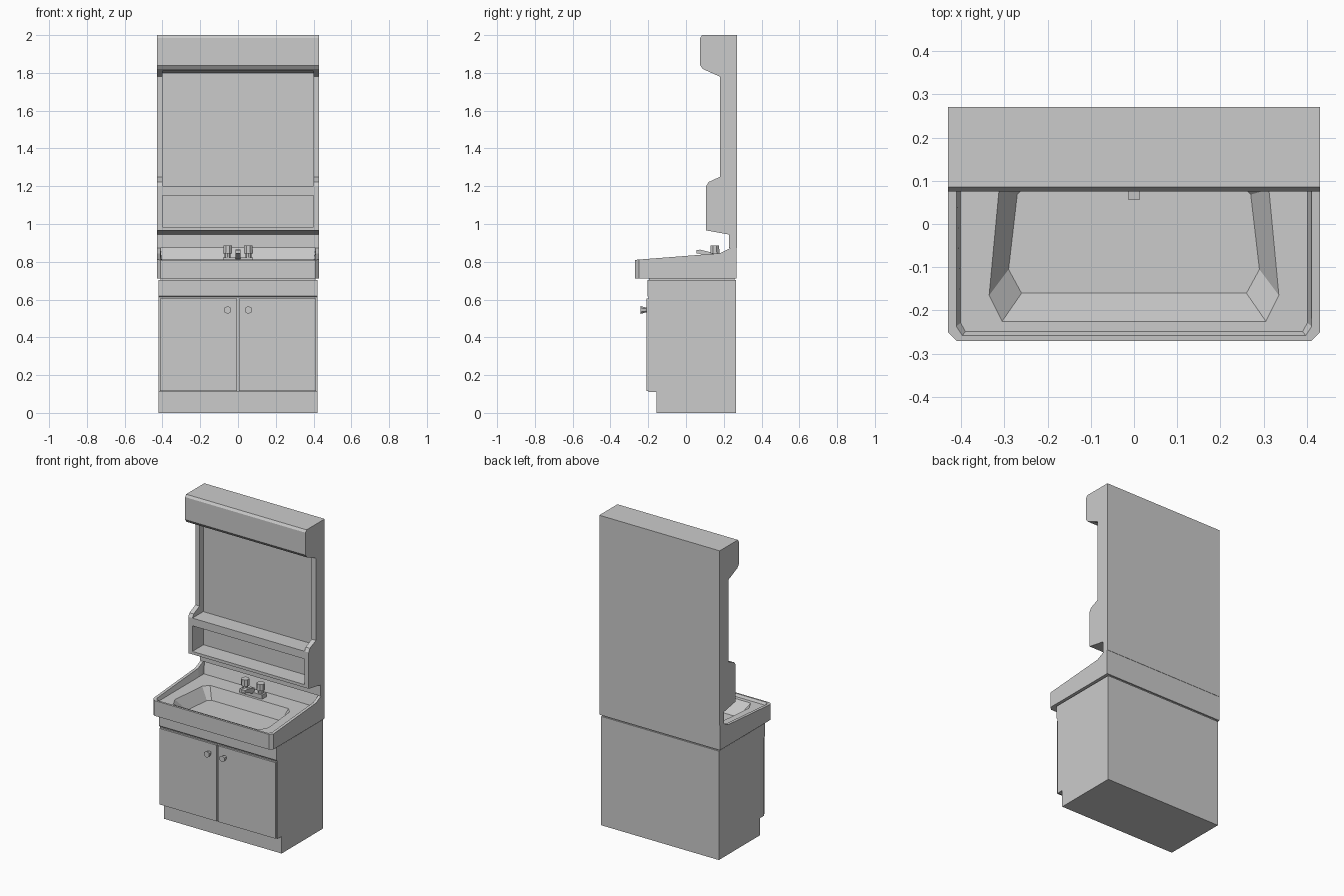
import bpy, bmesh, math
from mathutils import Matrix

if "Cube" in bpy.data.objects:
    bpy.data.objects.remove(bpy.data.objects["Cube"])


def finish(name, bm):
    bmesh.ops.recalc_face_normals(bm, faces=bm.faces)
    me = bpy.data.meshes.new(name)
    bm.to_mesh(me)
    bm.free()
    ob = bpy.data.objects.new(name, me)
    bpy.context.collection.objects.link(ob)
    return ob


def ring(bm, pts):
    return [bm.verts.new(p) for p in pts]


def skin(bm, a, b):
    n = len(a)
    for i in range(n):
        j = (i + 1) % n
        bm.faces.new((a[i], a[j], b[j], b[i]))


def prism(name, profile, x0, x1):
    """Extrude a (y, z) profile along x."""
    bm = bmesh.new()
    a = ring(bm, [(x0, y, z) for y, z in profile])
    b = ring(bm, [(x1, y, z) for y, z in profile])
    skin(bm, a, b)
    bm.faces.new(a)
    bm.faces.new(b)
    return finish(name, bm)


def box(name, x0, x1, y0, y1, z0, z1):
    return prism(name, [(y0, z0), (y1, z0), (y1, z1), (y0, z1)], x0, x1)


def cone(name, loc, r1, r2, depth, sides, along_y=False, turn=0.0):
    bm = bmesh.new()
    m = Matrix.Translation(loc)
    if along_y:
        m = m @ Matrix.Rotation(math.pi / 2, 4, 'X')
    m = m @ Matrix.Rotation(turn, 4, 'Z')
    bmesh.ops.create_cone(bm, cap_ends=True, segments=sides, radius1=r1,
                          radius2=r2, depth=depth, matrix=m)
    return finish(name, bm)


def cut(ob, cutter):
    mod = ob.modifiers.new("cut", 'BOOLEAN')
    mod.operation = 'DIFFERENCE'
    mod.solver = 'EXACT'
    mod.object = cutter
    bpy.context.view_layer.objects.active = ob
    bpy.ops.object.modifier_apply(modifier=mod.name)
    bpy.data.objects.remove(cutter)


# Lower cabinet with toe kick and top rail
prism("cabinet", [(-.155, 0), (.265, 0), (.265, .703), (-.205, .703), (-.205, .62),
                  (-.198, .613), (-.198, .11), (-.155, .11)], -.42, .42)
box("basin_support", -.41, .41, -.195, .258, .702, .713)

# Doors and tapered six-sided knobs
for side, s in (("left", -1), ("right", 1)):
    xs = sorted((s * .005, s * .414))
    box("door_" + side, xs[0], xs[1], -.21, -.197, .115, .606)
    cone("knob_" + side, (s * .055, -.225, .545), .012, .021, .032, 6, True)

# Basin: outer shell, sloping rim, flat deck and sunken bowl
def mirrored(half, z):
    right = [(x, y, z(y)) for x, y in half]
    return right + [(-x, y, h) for x, y, h in reversed(right)]


def rim_height(y):
    if y < .18:
        return .81 + (y + .27) / .45 * .035
    return min(.845 + (y - .18) / .055 * .027, .872)


bm = bmesh.new()
outer = [(.41, -.27), (.43, -.25), (.43, .18), (.43, .235), (.43, .268)]
rim = [(.397, -.258), (.411, -.237), (.411, .18), (.411, .235), (.411, .245)]
deck = [(.39, -.249), (.401, -.228), (.401, .17), (.401, .2), (.401, .225)]
bowl = [(.305, -.225), (.335, -.165), (.312, .08), (.28, .115)]
floor = [(.26, -.16), (.29, -.105), (.27, .068), (.25, .088)]
r0 = ring(bm, mirrored(outer, lambda y: .712))
r1 = ring(bm, mirrored(outer, rim_height))
r2 = ring(bm, mirrored(rim, rim_height))
r3 = ring(bm, mirrored(deck, lambda y: .795))
r4 = ring(bm, mirrored(bowl, lambda y: .795))
r5 = ring(bm, mirrored(floor, lambda y: .717))
for a, b in ((r0, r1), (r1, r2), (r2, r3), (r4, r5)):
    skin(bm, a, b)
bm.faces.new(r0)
bm.faces.new(r5)
loops = [e for e in bm.edges if all(v in r3 for v in e.verts)
         or all(v in r4 for v in e.verts)]
bmesh.ops.triangle_fill(bm, use_beauty=True, use_dissolve=False, edges=loops)
finish("basin", bm)

# Tap: base bar, spout and two handles
box("tap_base", -.08, .08, .132, .175, .794, .822)
prism("tap_spout", [(.055, .843), (.055, .862), (.075, .864), (.15, .845),
                    (.15, .815), (.13, .815), (.07, .843)], -.013, .013)
for side, s in (("left", -1), ("right", 1)):
    cone("tap_stem_" + side, (s * .055, .153, .832), .016, .016, .03, 8)
    cone("tap_handle_" + side, (s * .055, .153, .865), .026, .024, .042, 8,
         turn=math.pi / 8)

# Upper unit: one profile with the mirror recess and shelf niche cut out
unit = prism("mirror_cabinet", [
    (.27, .872), (.27, 2), (.085, 2), (.075, 1.985), (.075, 1.84), (.09, 1.82),
    (.18, 1.78), (.18, 1.25), (.119, 1.222), (.107, 1.2), (.107, .966),
    (.228, .944), (.228, .872)], -.43, .43)
cut(unit, prism("mirror_cutter", [(0, 1.2), (.22, 1.2), (.22, 1.8), (.1, 1.812),
                                  (0, 1.812)], -.4, .4))
cut(unit, box("niche_cutter", -.4, .4, 0, .22, .985, 1.15))
box("mirror", -.4, .4, .217, .221, 1.2, 1.8)
